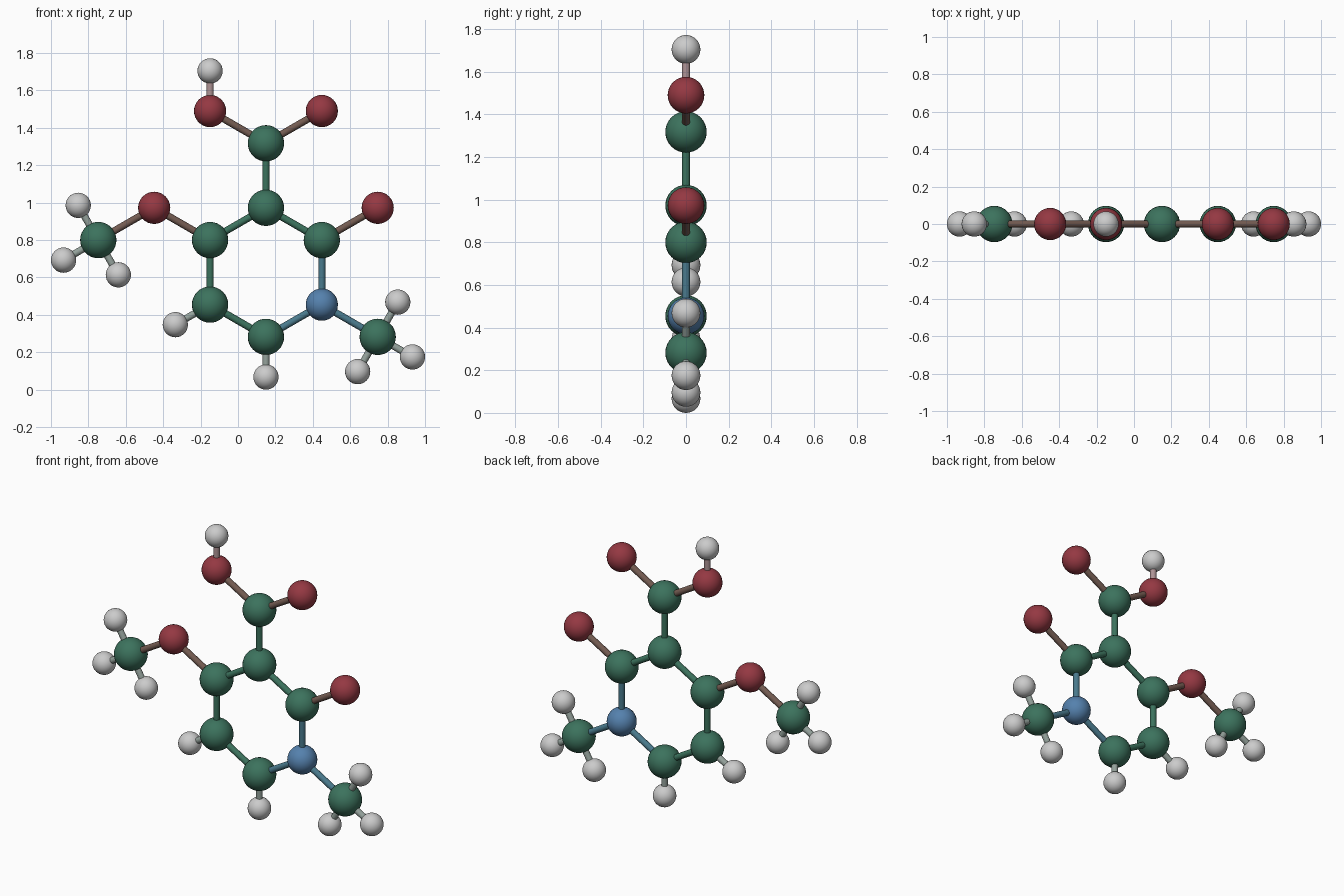
import bpy
from math import cos, sin, radians
from mathutils import Vector

if "Cube" in bpy.data.objects:
    bpy.data.objects.remove(bpy.data.objects["Cube"])

HEAVY, LIGHT = 0.345, 0.2145          # bond lengths (to heavy atoms / to hydrogen)
BOND_R = 0.019
RADIUS = {'carbon': 0.097, 'oxygen': 0.086, 'nitrogen': 0.086, 'hydrogen': 0.0675}
COLOR = {'carbon': (0.045, 0.17, 0.11), 'oxygen': (0.30, 0.04, 0.055),
         'nitrogen': (0.09, 0.22, 0.42), 'hydrogen': (0.55, 0.55, 0.55)}
atoms = {}
mats = {}


def material(a, b):
    key = '_'.join(sorted({a, b}))
    if key not in mats:
        m = bpy.data.materials.new(key)
        m.diffuse_color = [(p + q) / 2 for p, q in zip(COLOR[a], COLOR[b])] + [1]
        m.use_nodes = True
        m.node_tree.nodes["Principled BSDF"].inputs["Base Color"].default_value = m.diffuse_color
        mats[key] = m
    return mats[key]


def finish(name, mat):
    ob = bpy.context.object
    ob.name = name
    ob.data.materials.append(mat)
    bpy.ops.object.shade_smooth_by_angle(angle=radians(40))


def atom(name, kind, pos):
    bpy.ops.mesh.primitive_uv_sphere_add(segments=32, ring_count=16,
                                         radius=RADIUS[kind], location=pos)
    finish(name, material(kind, kind))
    atoms[name] = (kind, Vector(pos))


def bond(a, b):
    (ka, pa), (kb, pb) = atoms[a], atoms[b]
    d = pb - pa
    bpy.ops.mesh.primitive_cylinder_add(vertices=16, radius=BOND_R, depth=d.length,
                                        location=(pa + pb) / 2,
                                        rotation=d.to_track_quat('Z', 'Y').to_euler())
    finish(f'bond_{a}_to_{b}', material(ka, kb))


def branch(name, kind, parent, angle):
    # new atom bonded to its parent, direction measured in the front plane
    length = LIGHT if kind == 'hydrogen' else HEAVY
    t = radians(angle)
    atom(name, kind, atoms[parent][1] + Vector((cos(t), 0, sin(t))) * length)
    bond(parent, name)


# six-membered ring
center = Vector((HEAVY * cos(radians(30)) / 2, 0, RADIUS['hydrogen'] + LIGHT + HEAVY))
ring = ['ring_top', 'ring_upper_left', 'ring_lower_left',
        'ring_bottom', 'ring_nitrogen', 'ring_upper_right']
for i, name in enumerate(ring):
    t = radians(90 + 60 * i)
    kind = 'nitrogen' if name == 'ring_nitrogen' else 'carbon'
    atom(name, kind, center + Vector((cos(t), 0, sin(t))) * HEAVY)
for i, name in enumerate(ring):
    bond(name, ring[(i + 1) % 6])

# side groups
for args in [
    ('acid_carbon', 'carbon', 'ring_top', 90),
    ('acid_oxygen', 'oxygen', 'acid_carbon', 30),
    ('hydroxyl_oxygen', 'oxygen', 'acid_carbon', 150),
    ('hydroxyl_hydrogen', 'hydrogen', 'hydroxyl_oxygen', 90),
    ('ketone_oxygen', 'oxygen', 'ring_upper_right', 30),
    ('ether_oxygen', 'oxygen', 'ring_upper_left', 150),
    ('left_methyl', 'carbon', 'ether_oxygen', 210),
    ('right_methyl', 'carbon', 'ring_nitrogen', -30),
    ('lower_left_hydrogen', 'hydrogen', 'ring_lower_left', 210),
    ('bottom_hydrogen', 'hydrogen', 'ring_bottom', 270),
]:
    branch(*args)

# methyl hydrogens
for parent, angles in (('left_methyl', (120, 210, 300)), ('right_methyl', (60, -30, 240))):
    for i, a in enumerate(angles):
        branch(f'{parent}_hydrogen_{i + 1}', 'hydrogen', parent, a)
